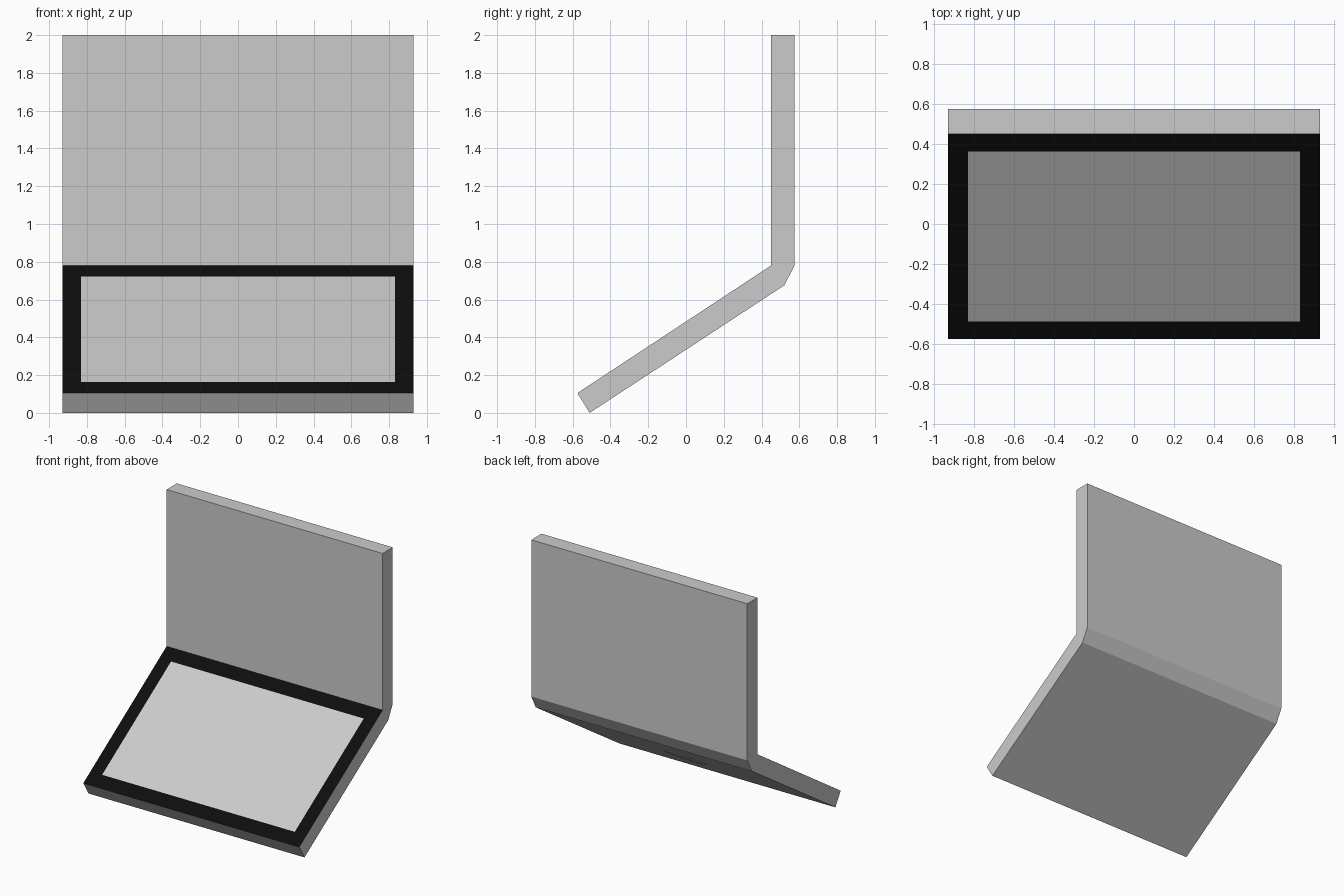
import bpy
import bmesh
from math import atan2, pi
from mathutils import Matrix, Vector

if "Cube" in bpy.data.objects:
    bpy.data.objects.remove(bpy.data.objects["Cube"])

HALF_W = 0.93
# Side profile (y, z): lid on the upper part, sloped base, chamfered hinge
PROFILE = [(0.45, 2.0), (0.45, 0.78), (-0.575, 0.105), (-0.51, 0.0),
           (0.52, 0.675), (0.575, 0.78), (0.575, 2.0)]
TOP_FACE, BOTTOM_FACE = 1, 3      # profile segments of the base's two big sides
BORDER_X, BORDER_Y = 0.10, 0.106
LOGO_FREE_DISC_R = 0.162


def material(name, rgb):
    mat = bpy.data.materials.new(name)
    mat.diffuse_color = (*rgb, 1.0)
    mat.use_nodes = True
    mat.node_tree.nodes["Principled BSDF"].inputs["Base Color"].default_value = mat.diffuse_color
    return mat


def add_object(name, bm, mat=None):
    mesh = bpy.data.meshes.new(name)
    bm.to_mesh(mesh)
    bm.free()
    obj = bpy.data.objects.new(name, mesh)
    bpy.context.collection.objects.link(obj)
    if mat:
        mesh.materials.append(mat)
    return obj


# Plane of the base's upper side
rear, front = (Vector((0, *PROFILE[i])) for i in (TOP_FACE, TOP_FACE + 1))
depth = (rear - front).length
slope = atan2(rear.z - front.z, rear.y - front.y)
top_frame = Matrix.Translation((rear + front) / 2) @ Matrix.Rotation(slope, 4, 'X')


def rectangle(bm, hx, hy):
    return [bm.verts.new(top_frame @ Vector((x, y, 0)))
            for x, y in ((-hx, -hy), (hx, -hy), (hx, hy), (-hx, hy))]


# Shell: lid, hinge and base in one folded slab, left open under the bezel
bm = bmesh.new()
left = [bm.verts.new((-HALF_W, y, z)) for y, z in PROFILE]
right = [bm.verts.new((HALF_W, y, z)) for y, z in PROFILE]
bm.faces.new(left)
bm.faces.new(right[::-1])
n = len(PROFILE)
walls = [bm.faces.new((left[i], right[i], right[(i + 1) % n], left[(i + 1) % n]))
         for i in range(n)]
bmesh.ops.recalc_face_normals(bm, faces=bm.faces)
bmesh.ops.delete(bm, geom=[walls[TOP_FACE]], context='FACES_ONLY')
add_object("folded_shell", bm)

# Black bezel around the panel
bm = bmesh.new()
outer = rectangle(bm, HALF_W, depth / 2)
inner = rectangle(bm, HALF_W - BORDER_X, depth / 2 - BORDER_Y)
for i in range(4):
    j = (i + 1) % 4
    bm.faces.new((outer[i], outer[j], inner[j], inner[i]))
add_object("bezel", bm, material("black", (0.004, 0.004, 0.004)))

# Flush panel inside the bezel
bm = bmesh.new()
bm.faces.new(rectangle(bm, HALF_W - BORDER_X, depth / 2 - BORDER_Y))
add_object("panel", bm)

# Light round plate in the middle of the underside
a, b = (Vector((0, *PROFILE[i])) for i in (BOTTOM_FACE, BOTTOM_FACE + 1))
bm = bmesh.new()
bmesh.ops.create_circle(bm, cap_ends=True, radius=LOGO_FREE_DISC_R, segments=48,
                        matrix=Matrix.Translation((0, 0, 0.002)))
disc = add_object("round_plate", bm, material("light_grey", (0.9, 0.9, 0.9)))
disc.matrix_world = (Matrix.Translation((a + b) / 2)
                     @ Matrix.Rotation(slope + pi, 4, 'X'))
